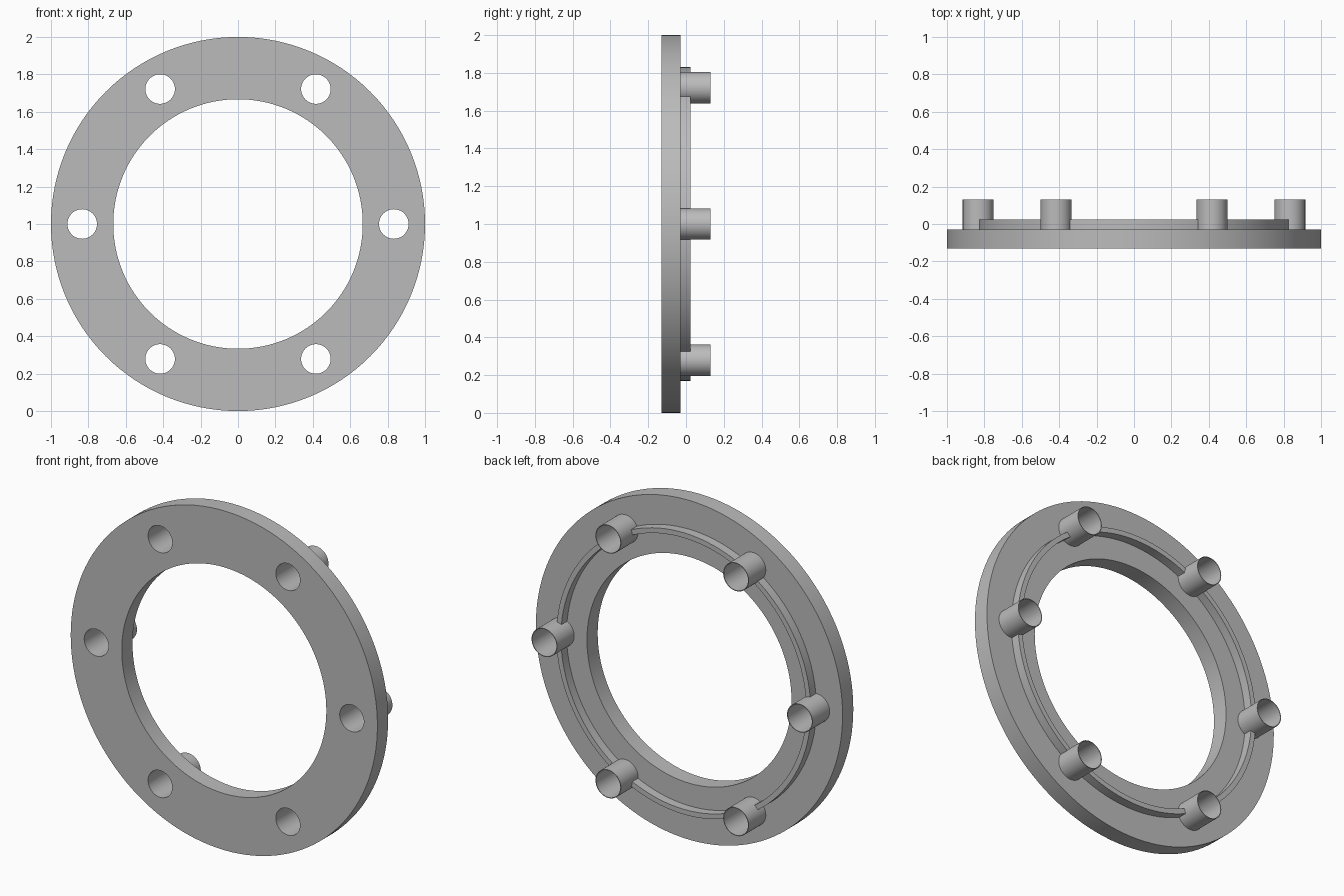
import bpy
import bmesh
import math
from mathutils import Matrix, Vector

cube = bpy.data.objects.get("Cube")
if cube:
    bpy.data.objects.remove(cube, do_unlink=True)

BACK, FACE, RIB, TIP = -0.13, -0.03, 0.023, 0.13
PITCH, BOSS_R, HOLE_R = 0.833, 0.083, 0.079

grey = bpy.data.materials.new("plain grey")
grey.use_nodes = True
colour = (0.5, 0.5, 0.5, 1)
grey.diffuse_color = colour
grey.node_tree.nodes["Principled BSDF"].inputs["Base Color"].default_value = colour


def add_tube(bm, outer, inner, y0, y1, sides, x=0, z=1):
    """Rectangular section swept round the y axis; inner = 0 gives a solid disc."""
    rings = []
    section = [(outer, y0), (outer, y1)]
    if inner:
        section += [(inner, y1), (inner, y0)]
    for r, y in section:
        rings.append([bm.verts.new((x + r * math.cos(math.tau * i / sides), y,
                                    z + r * math.sin(math.tau * i / sides)))
                      for i in range(sides)])
    count = len(rings)
    faces = []
    for k in range(count if inner else 1):
        a, b = rings[k], rings[(k + 1) % count]
        for i in range(sides):
            j = (i + 1) % sides
            faces.append(bm.faces.new((a[i], b[i], b[j], a[j])))
    if not inner:
        faces += [bm.faces.new(rings[0]), bm.faces.new(rings[1][::-1])]
    bmesh.ops.recalc_face_normals(bm, faces=faces)


def make_object(name, bm):
    mesh = bpy.data.meshes.new(name)
    bm.to_mesh(mesh)
    bm.free()
    obj = bpy.data.objects.new(name, mesh)
    bpy.context.collection.objects.link(obj)
    mesh.materials.append(grey)
    return obj


def smooth(obj):
    bpy.ops.object.select_all(action="DESELECT")
    obj.select_set(True)
    bpy.context.view_layer.objects.active = obj
    bpy.ops.object.shade_smooth_by_angle(angle=math.radians(30))


def cut(obj, cutter):
    mod = obj.modifiers.new("holes", "BOOLEAN")
    mod.operation, mod.solver, mod.object = "DIFFERENCE", "EXACT", cutter
    bpy.context.view_layer.objects.active = obj
    bpy.ops.object.modifier_apply(modifier=mod.name)


spots = [(PITCH * math.cos(math.tau * i / 6), 1 + PITCH * math.sin(math.tau * i / 6))
         for i in range(6)]


def drills(name, radius):
    bm = bmesh.new()
    for x, z in spots:
        add_tube(bm, radius, 0, BACK - 0.1, TIP + 0.1, 48, x, z)
    obj = make_object(name, bm)
    obj.hide_render = True
    return obj


# Flat flange with six through holes
bm = bmesh.new()
add_tube(bm, 1, 0.667, BACK, FACE, 128)
flange = make_object("flange_ring", bm)
hole_cutter = drills("hole_cutter", HOLE_R)
cut(flange, hole_cutter)

# Raised locating rib, interrupted by the sleeves
bm = bmesh.new()
add_tube(bm, 0.83, 0.8, FACE - 0.003, RIB, 128)
rib = make_object("locating_rib", bm)
rib_cutter = drills("rib_cutter", (BOSS_R + HOLE_R) / 2)
cut(rib, rib_cutter)

for helper in (hole_cutter, rib_cutter):
    bpy.data.objects.remove(helper, do_unlink=True)
smooth(flange)
smooth(rib)

# Thin-walled sleeves around the holes
for n, (x, z) in enumerate(spots):
    bm = bmesh.new()
    add_tube(bm, BOSS_R, HOLE_R, FACE, TIP, 48, x, z)
    smooth(make_object(f"bolt_sleeve_{n + 1}", bm))
